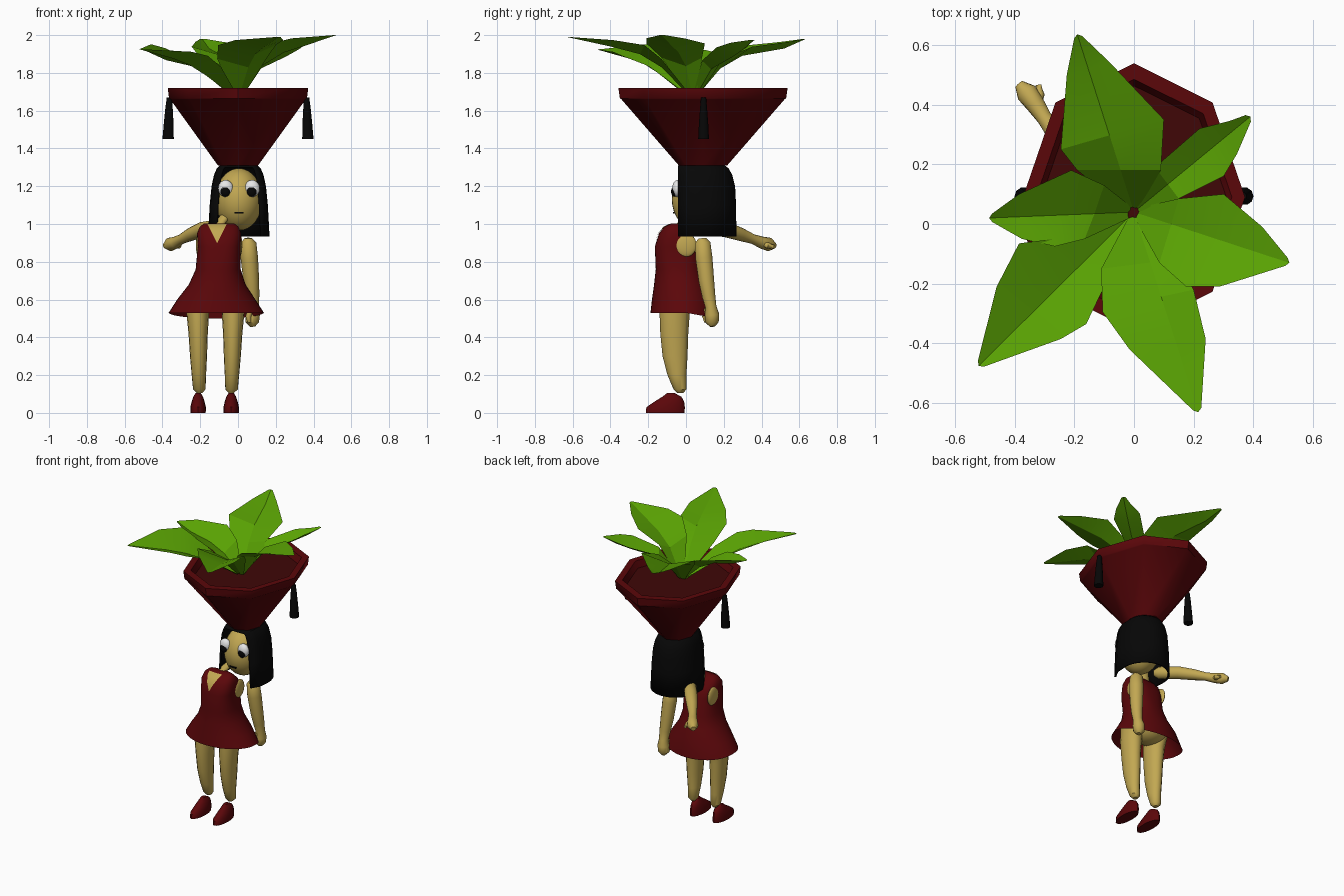
import bpy, bmesh, math
from mathutils import Vector

if "Cube" in bpy.data.objects:
    bpy.data.objects.remove(bpy.data.objects["Cube"])


def material(name, rgb):
    m = bpy.data.materials.new(name)
    m.diffuse_color = (*rgb, 1)
    m.use_nodes = True
    m.node_tree.nodes["Principled BSDF"].inputs["Base Color"].default_value = m.diffuse_color
    return m


RED = material("dark red", (0.105, 0.002, 0.003))
SOIL = material("dark soil", (0.05, 0.002, 0.002))
SKIN = material("tan skin", (0.54, 0.39, 0.085))
BLACK = material("black", (0.002, 0.002, 0.002))
WHITE = material("white", (0.85, 0.85, 0.85))
GREEN = material("leaf green", (0.10, 0.36, 0.001))


def finish(name, bm, mat, smooth=40, fix=True):
    if fix:
        bmesh.ops.recalc_face_normals(bm, faces=bm.faces)
    me = bpy.data.meshes.new(name)
    bm.to_mesh(me)
    bm.free()
    me.materials.append(mat)
    ob = bpy.data.objects.new(name, me)
    bpy.context.collection.objects.link(ob)
    if smooth:
        bpy.ops.object.select_all(action='DESELECT')
        ob.select_set(True)
        bpy.context.view_layer.objects.active = ob
        bpy.ops.object.shade_smooth_by_angle(angle=math.radians(smooth))
    return ob


def power(c, e):
    return math.copysign(abs(c) ** e, c)


def loft(name, stations, mat, n=16, flat=True, caps=(True, True), smooth=40, drop=0):
    """Skin rings (x, y, z, rx, ry, optional boxiness); flat rings stay horizontal."""
    bm = bmesh.new()
    rings = []
    pts = [Vector(s[:3]) for s in stations]
    for i, s in enumerate(stations):
        t = Vector((0, 0, 1))
        if not flat:
            t = (pts[min(i + 1, len(pts) - 1)] - pts[max(i - 1, 0)]).normalized()
        u = Vector((0, 1, 0)).cross(t).normalized()
        v = t.cross(u)
        e = s[5] if len(s) > 5 else 1
        rings.append([bm.verts.new(pts[i] + u * s[3] * power(math.cos(a), e) + v * s[4] * power(math.sin(a), e))
                      for a in (2 * math.pi * k / n for k in range(n))])
    for v in rings[0]:
        v.co.z -= drop * max(0, v.co.y)
    for a, b in zip(rings, rings[1:]):
        for k in range(n):
            j = (k + 1) % n
            bm.faces.new((a[k], a[j], b[j], b[k]))
    if caps[0]:
        bm.faces.new(rings[0][::-1])
    if caps[1]:
        bm.faces.new(rings[-1])
    return finish(name, bm, mat, smooth)


def ball(name, loc, radii, mat, seg=24):
    bm = bmesh.new()
    bmesh.ops.create_uvsphere(bm, u_segments=seg, v_segments=seg // 2, radius=1)
    for v in bm.verts:
        v.co = Vector([c * r + o for c, r, o in zip(v.co, radii, loc)])
    return finish(name, bm, mat)


# Octagonal pot, rim and soil
pot = [(1.31, .128), (1.66, .432), (1.665, .44), (1.72, .448), (1.72, .395), (1.67, .37)]
loft("pot", [(0, .09, z, r * .83, r) for z, r in pot], RED, 8, caps=(True, False), smooth=46)
loft("soil", [(0, .09, 1.668, .31, .374), (0, .09, 1.675, .31, .374)], SOIL, 8, smooth=0)

# Hanging tassels
for side, word in ((-1, "left"), (1, "right")):
    loft(word + "_tassel", [(side * x, .093, z, r, r) for x, z, r in
         ((.37, 1.45, .03), (.367, 1.53, .026), (.365, 1.62, .019), (.363, 1.67, .014))], BLACK, 10)

# Folded leaves: tip, three points along each edge, extra height of the second edge
LEAVES = [
    ((-.19, .635, 1.98), [(-.19, .18), (-.245, .25), (-.225, .50)], [(.09, .18), (.10, .35), (-.08, .54)], 0),
    ((.39, .36, 1.975), [(.07, .19), (.22, .32), (.32, .345)], [(.15, .085), (.30, .16), (.345, .235)], 0),
    ((.52, -.13, 2.0), [(.15, .085), (.30, .10), (.43, -.01)], [(.085, -.13), (.175, -.21), (.285, -.21)], 0),
    ((.215, -.63, 1.99), [(.15, -.13), (.20, -.22), (.24, -.385)], [(-.11, -.15), (-.105, -.295), (-.015, -.42)], 0),
    ((-.52, -.475, 1.925), [(-.09, -.19), (-.16, -.335), (-.245, -.385)],
     [(-.27, -.05), (-.385, -.065), (-.46, -.21)], .04),
    ((-.485, .02, 1.915), [(-.165, -.05), (-.265, -.075), (-.375, -.05)], [(-.10, .13), (-.21, .18), (-.385, .10)], .02),
]
for i, (tip, left, right, lift) in enumerate(LEAVES):
    bm = bmesh.new()
    base = Vector((0, .04, 1.66))
    out = Vector((tip[0], tip[1] - .04, 0)).normalized()
    cross = Vector((-out.y, out.x, 0)) * .015
    foot = base + out * .004
    rows = [(foot + cross, foot, foot - cross)]
    for l, r, f, dip in zip(left, right, (.65, .87, .95), (.045, .048, .035)):
        z = 1.66 + (tip[2] - 1.66) * f
        # keep the crease on the line from foot to tip
        mid = base + out * out.dot(Vector(((l[0] + r[0]) / 2, (l[1] + r[1]) / 2 - .04, 0)))
        rows.append(((*l, z), (mid.x, mid.y, z - dip), (*r, z + lift)))
    end = Vector(tip)
    cross = Vector((-out.y, out.x, 0)) * .014
    rows.append((end + cross - out * .01, end, end - cross - out * .01))
    rows = [[bm.verts.new(p) for p in row] for row in rows]
    for a, b in zip(rows, rows[1:]):
        for k in (0, 1):
            bm.faces.new((a[k], b[k], b[k + 1], a[k + 1]))
    bmesh.ops.recalc_face_normals(bm, faces=bm.faces)
    if sum(f.normal.z for f in bm.faces) < 0:
        bmesh.ops.reverse_faces(bm, faces=bm.faces)
    finish(f"leaf_{i + 1}", bm, GREEN, smooth=18, fix=False)

# Head and face
ball("head", (.005, .065, 1.13), (.125, .14, .165), SKIN, 32)
for x, word in ((-.065, "left"), (.075, "right")):
    ball(word + "_eye", (x, -.045, 1.188), (.04, .028, .045), WHITE)
    ball(word + "_pupil", (x - .002, -.063, 1.172), (.026, .016, .028), BLACK, 16)
bm = bmesh.new()
bmesh.ops.create_cube(bm, size=1)
for v in bm.verts:
    v.co = Vector((v.co.x * .048 + .005, v.co.y * .008 - .064, v.co.z * .009 + 1.06))
finish("mouth", bm, BLACK, 0)

# Long hair: shell open at the face and underneath
bm = bmesh.new()
rows = []
for z, w, back in ((.935, .163, .267), (1.1, .154, .265), (1.2, .144, .26),
                   (1.26, .131, .245), (1.295, .116, .225), (1.31, .10, .205)):
    arc = [(w * math.cos(math.pi * k / 18), .1 + (back - .1) * math.sin(math.pi * k / 18)) for k in range(19)]
    outline = [(w * .76, -.042), (w * .97, .02)] + arc + [(-w * .97, .02), (-w * .76, -.042)]
    rows.append([bm.verts.new((x + .004, y, z)) for x, y in outline])
for a, b in zip(rows, rows[1:]):
    for k in range(len(a) - 1):
        bm.faces.new((a[k], a[k + 1], b[k + 1], b[k]))
bm.faces.new(rows[-1])
hair = finish("hair", bm, BLACK)
mod = hair.modifiers.new("thickness", 'SOLIDIFY')
mod.thickness = .012
mod.offset = -1

# Flared dress, boxy at the chest, with neckline and armhole skin
DRESS = [(-.115, -.01, .53, .252, .178, 1), (-.115, -.015, .60, .207, .165, 1), (-.11, -.027, .68, .150, .142, .95),
         (-.105, -.037, .76, .119, .123, .85), (-.10, -.05, .88, .113, .115, .72), (-.10, -.055, .95, .117, .088, .75),
         (-.10, -.06, .985, .103, .055, .8), (-.10, -.055, 1.003, .08, .025, .8)]
loft("dress", DRESS, RED, 40, caps=(False, True), drop=.18)


def dress_front(x, z):
    for a, b in zip(DRESS, DRESS[1:]):
        if a[2] <= z <= b[2]:
            f = (z - a[2]) / (b[2] - a[2])
            cx, cy, _, rx, ry, e = (p + (q - p) * f for p, q in zip(a, b))
            return Vector((x, cy - ry * max(0, 1 - abs((x - cx) / rx) ** (2 / e)) ** (e / 2) - .005, z))


bm = bmesh.new()
rows = [[bm.verts.new(dress_front(-.11 + s * (z - .898) * .5, z)) for s in (-1, -.5, 0, .5, 1)]
        for z in (.90, .925, .95, .97, .985, 1.0)]
for a, b in zip(rows, rows[1:]):
    for k in range(4):
        bm.faces.new((a[k], a[k + 1], b[k + 1], b[k]))
finish("neckline", bm, SKIN)
for x, word in ((-.207, "left"), (.007, "right")):
    ball(word + "_armhole", (x, 0, .888), (.016, .056, .062), SKIN)
loft("neck", [(-.11, -.04, .96, .045, .04), (-.10, -.02, 1.0, .03, .03), (-.06, .02, 1.05, .03, .03)], SKIN)

# Legs, hips and shoes
ball("hips", (-.117, -.01, .63), (.13, .115, .10), SKIN)
for x, lean, word in ((-.203, -.002, "left"), (-.036, .002, "right")):
    loft(word + "_leg", [(x + lean * k, y, z, rx, ry) for k, (y, z, rx, ry) in enumerate((
        (-.03, .105, .014, .016), (-.032, .125, .033, .034), (-.048, .2, .038, .05), (-.058, .3, .045, .066),
        (-.062, .42, .051, .074), (-.06, .53, .06, .08), (-.04, .64, .064, .095)))], SKIN)
    loft(word + "_shoe", [(x - .008 * (x < -.1), y, z, rx, ry) for y, z, rx, ry in (
        (-.11, 0, .040, .102), (-.108, .03, .041, .102), (-.088, .06, .034, .078),
        (-.075, .085, .026, .051), (-.08, .105, .014, .02))], RED)


# Arms with simple hands and thumbs
def limb(name, pts):
    loft(name, [(*p, r, r) for *p, r in pts], SKIN, 14, flat=False)


limb("right_arm", [(.055, .085, .925, .02), (.055, .088, .90, .042), (.06, .095, .82, .046), (.07, .108, .70, .042),
                   (.077, .12, .62, .036), (.08, .132, .56, .03), (.077, .138, .52, .039), (.075, .138, .48, .036),
                   (.078, .14, .457, .014)])
limb("right_thumb", [(.065, .11, .55, .014), (.055, .10, .51, .015), (.06, .105, .48, .009)])
limb("left_arm", [(-.09, .09, .985, .02), (-.11, .115, .983, .04), (-.19, .215, .97, .041), (-.25, .29, .945, .035),
                  (-.30, .355, .92, .026), (-.33, .40, .902, .032), (-.36, .44, .892, .036), (-.385, .468, .885, .016)])
limb("left_thumb", [(-.325, .40, .90, .016), (-.315, .435, .885, .016), (-.32, .465, .88, .01)])
